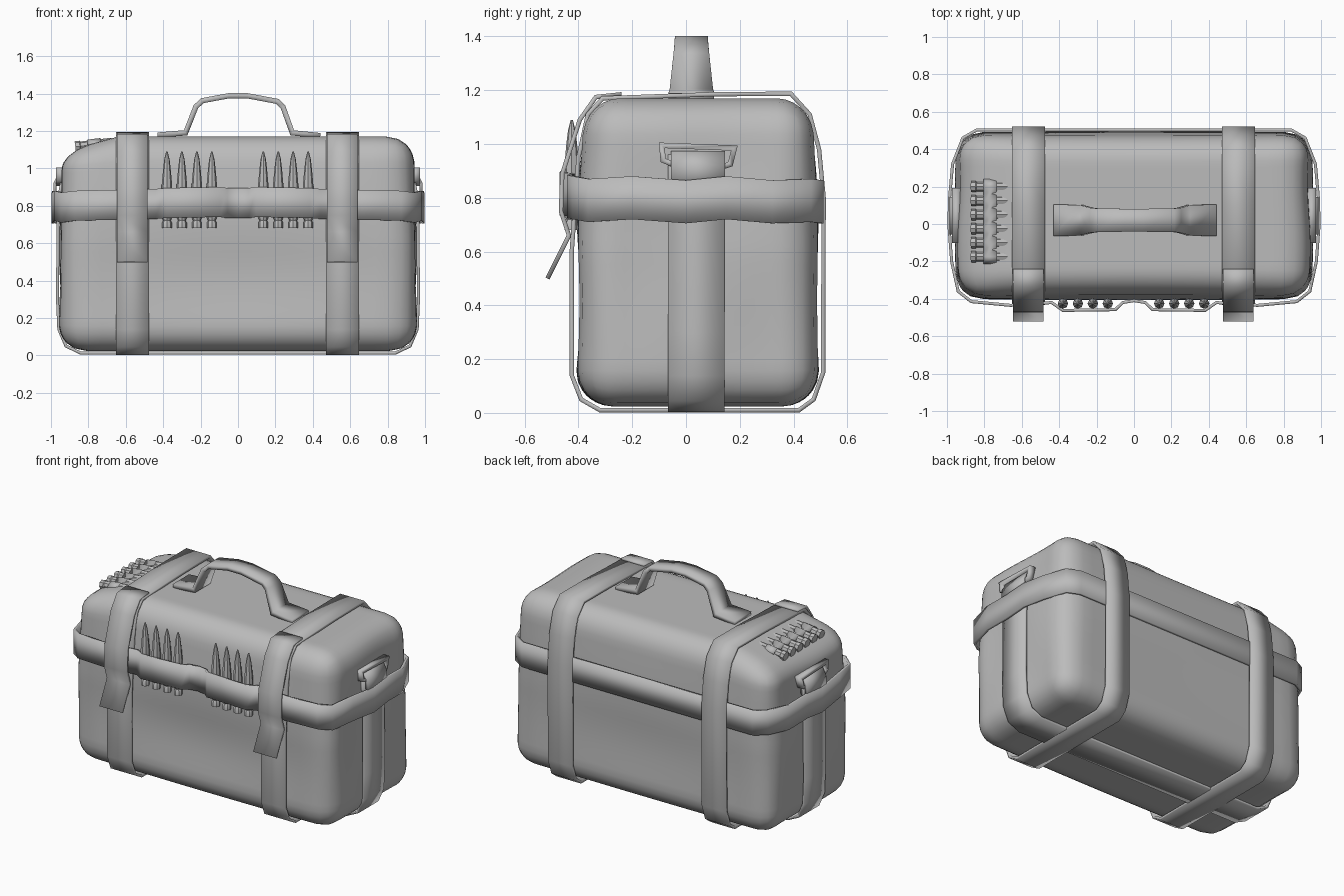
import bpy, bmesh, math
from mathutils import Vector, Matrix

cube = bpy.data.objects.get("Cube")
if cube:
    bpy.data.objects.remove(cube, do_unlink=True)

grey = bpy.data.materials.new("plain_grey")
grey.use_nodes = True
COLOUR = (0.5, 0.5, 0.5, 1)
grey.diffuse_color = COLOUR
grey.node_tree.nodes["Principled BSDF"].inputs["Base Color"].default_value = COLOUR


def finish(name, bm, angle=30):
    mesh = bpy.data.meshes.new(name)
    bm.to_mesh(mesh)
    bm.free()
    mesh.materials.append(grey)
    obj = bpy.data.objects.new(name, mesh)
    bpy.context.collection.objects.link(obj)
    bpy.ops.object.select_all(action="DESELECT")
    obj.select_set(True)
    bpy.context.view_layer.objects.active = obj
    bpy.ops.object.shade_smooth_by_angle(angle=math.radians(angle))
    return obj


def ribbon(name, path, side, thick=0.016, closed=False, scales=None):
    """Strap: a strip along the path, reaching out by +-side, made solid."""
    bm = bmesh.new()
    side = Vector(side)
    rows = []
    for i, p in enumerate(path):
        s = side * (scales[i] if scales else 1)
        rows.append((bm.verts.new(Vector(p) - s), bm.verts.new(Vector(p) + s)))
    pairs = list(zip(rows, rows[1:]))
    if closed:
        pairs.append((rows[-1], rows[0]))
    for a, b in pairs:
        bm.faces.new((a[0], b[0], b[1], a[1]))
    bmesh.ops.recalc_face_normals(bm, faces=bm.faces)
    obj = finish(name, bm)
    mod = obj.modifiers.new("thickness", "SOLIDIFY")
    mod.thickness, mod.offset, mod.use_even_offset = thick, 0, True
    return obj


def lathe(name, profile, matrix, sides=8):
    bm = bmesh.new()
    rings = []
    for r, z in profile:
        rings.append([bm.verts.new((r * math.cos(math.tau * k / sides),
                                    r * math.sin(math.tau * k / sides), z)) for k in range(sides)])
    for a, b in zip(rings, rings[1:]):
        for k in range(sides):
            n = (k + 1) % sides
            bm.faces.new((a[k], a[n], b[n], b[k]))
    bm.faces.new(rings[0][::-1])
    bm.faces.new(rings[-1])
    bm.transform(matrix)
    return finish(name, bm)


# Padded bag body: rounded box with soft folds and a sloping right corner
half, radius = Vector((0.95, 0.445, 0.573)), 0.14
bm = bmesh.new()
bmesh.ops.create_cube(bm, size=2)
bmesh.ops.subdivide_edges(bm, edges=bm.edges[:], cuts=25, use_grid_fill=True)
for v in bm.verts:
    p = Vector([c * h for c, h in zip(v.co, half)])
    inner = Vector([max(radius - h, min(h - radius, c)) for c, h in zip(p, half)])
    p = inner + (p - inner).normalized() * radius
    u, w = p.x / half.x, p.z / half.z
    p.y += 0.012 * math.sin(w * 5) * math.cos(u * 1.5) * (-1 if p.y < 0 else 0.6)
    p.y *= 1 - 0.04 * max(0, w)
    p.x *= 1 - 0.02 * max(0, w) + 0.008 * math.sin(p.y * 9) * math.cos(w * 4)
    if w > 0.6 and p.x < -0.64:
        p.z -= 0.27 * (-0.64 - p.x) * (w - 0.6) / 0.4
    v.co = p + Vector((0, 0.045, 0.597))
finish("bag_body", bm, 40)

# Two upright straps around the bag, each with a loose end at the front
wrap = [(-0.425, 0.14), (-0.39, 0.05), (-0.32, 0.01), (0.42, 0.01), (0.475, 0.05),
        (0.51, 0.15), (0.512, 0.8), (0.495, 0.98), (0.46, 1.11), (0.39, 1.187),
        (0.1, 1.185), (-0.31, 1.17), (-0.365, 1.11), (-0.40, 0.95), (-0.425, 0.6)]
tail = [(-0.24, 1.185), (-0.335, 1.175), (-0.395, 1.09), (-0.46, 0.89),
        (-0.465, 0.75), (-0.435, 0.66), (-0.515, 0.5)]
for side, x in (("right", -0.565), ("left", 0.558)):
    ribbon(side + "_upright_strap", [(x, y, z) for y, z in wrap], (0.088, 0, 0), closed=True)
    ribbon(side + "_loose_strap_end", [(x, y, z) for y, z in tail], (0.082, 0, 0))

# Belt around the middle, bulging over the two groups of rounds
half_belt = [(0, -0.41, 0.815), (0.06, -0.42, 0.815), (0.1, -0.458, 0.82), (0.38, -0.462, 0.815),
             (0.44, -0.42, 0.81), (0.66, -0.435, 0.805), (0.87, -0.415, 0.8), (0.94, -0.36, 0.79),
             (0.975, -0.2, 0.8), (0.99, 0, 0.785), (0.985, 0.15, 0.8), (0.97, 0.32, 0.785),
             (0.915, 0.46, 0.79), (0.84, 0.503, 0.785), (0, 0.503, 0.785)]
mirrored = [(-x, y, z) for x, y, z in half_belt[-2:0:-1]]
ribbon("belt", half_belt + mirrored, (0, 0, 0.08), closed=True)

# Lengthwise strap under the bag, up both ends
end = [(0.935, 0.96), (0.955, 0.86), (0.962, 0.7), (0.965, 0.3), (0.958, 0.14),
       (0.92, 0.05), (0.84, 0.012)]
under = [(x, 0.038, z) for x, z in end]
ribbon("lengthwise_strap", under + [(-x, y, z) for x, y, z in under[::-1]], (0, 0.105, 0))

# Buckles with a folded strap at each end
frame = [(-0.09, 0.995), (0.18, 0.985), (0.165, 0.925), (0.135, 0.915), (-0.05, 0.925), (-0.085, 0.94)]
for side, s in (("left", 1), ("right", -1)):
    ribbon(side + "_buckle", [(s * 0.95, y, z) for y, z in frame], (0.022, 0, 0), 0.02, True)
    ribbon(side + "_buckle_loop", [(s * x, 0.045, z) for x, z in
           ((0.94, 0.86), (0.932, 0.96), (0.955, 0.965), (0.978, 0.92), (0.98, 0.84))], (0, 0.1, 0))

# Arched carrying handle with flat feet
arch = [(-0.43, 1.178), (-0.28, 1.19), (-0.225, 1.33), (-0.19, 1.362), (-0.05, 1.388),
        (0.05, 1.388), (0.21, 1.358), (0.24, 1.33), (0.29, 1.19), (0.44, 1.175)]
ribbon("handle", [(x, 0.02, z) for x, z in arch], (0, 0.085, 0), 0.028,
       scales=[1, 0.95, 0.78, 0.74, 0.72, 0.72, 0.74, 0.78, 0.95, 1])

# Pointed rounds tucked behind the belt
round_profile = [(0.026, 0), (0.026, 0.03), (0.02, 0.04), (0.028, 0.06), (0.028, 0.23),
                 (0.02, 0.32), (0.014, 0.37), (0.004, 0.41)]
for group, start in (("right", -0.38), ("left", 0.135)):
    for i in range(4):
        lathe(f"{group}_round_{i + 1}", round_profile,
              Matrix.Translation((start + 0.08 * i, -0.425, 0.68)))

# Short shells lying on the sloping corner, held by a band
shell_profile = [(0.03, 0), (0.03, 0.025), (0.025, 0.03), (0.025, 0.19), (0.018, 0.21)]
tilt = Matrix.Rotation(math.radians(83), 4, "Y")
for i in range(6):
    lathe(f"shell_{i + 1}", shell_profile,
          Matrix.Translation((-0.87, -0.175 + 0.075 * i, 1.115)) @ tilt)
band = [(-0.77, -0.175 + 0.0375 * (i - 1), 1.152 if i % 2 else 1.13) for i in range(13)]
ribbon("shell_band", band, (0.035, 0, 0.004), 0.01)
